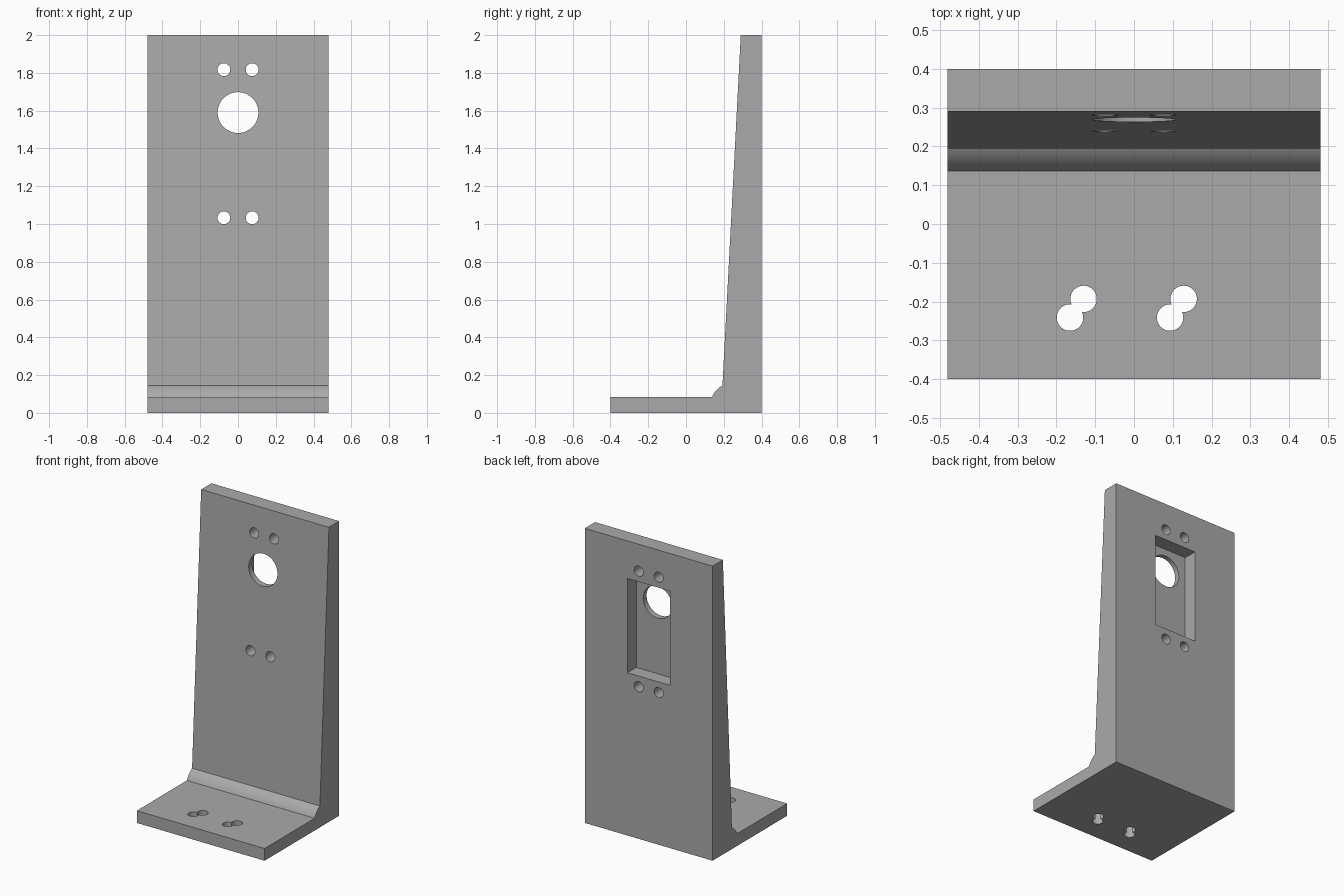
import bpy, bmesh, math
from mathutils import Matrix

cube = bpy.data.objects.get("Cube")
if cube:
    bpy.data.objects.remove(cube, do_unlink=True)

HALF_W = 0.48

grey = bpy.data.materials.new("plain grey")
grey.use_nodes = True
colour = (0.4, 0.4, 0.4, 1)
grey.diffuse_color = colour
grey.node_tree.nodes["Principled BSDF"].inputs["Base Color"].default_value = colour


def add_object(name, bm):
    bmesh.ops.recalc_face_normals(bm, faces=bm.faces)
    mesh = bpy.data.meshes.new(name)
    bm.to_mesh(mesh)
    bm.free()
    mesh.materials.append(grey)
    obj = bpy.data.objects.new(name, mesh)
    bpy.context.collection.objects.link(obj)
    return obj


def cut(target, bm):
    """Subtract a temporary cutter from the target."""
    cutter = add_object("cutter", bm)
    cutter.hide_render = True
    mod = target.modifiers.new("cut", 'BOOLEAN')
    mod.operation = 'DIFFERENCE'
    mod.solver = 'EXACT'
    mod.object = cutter
    bpy.context.view_layer.objects.active = target
    bpy.ops.object.modifier_apply(modifier=mod.name)
    bpy.data.objects.remove(cutter, do_unlink=True)


def drill(target, centre, radius, axis):
    bm = bmesh.new()
    turn = Matrix.Rotation(math.pi / 2, 4, 'X') if axis == 'Y' else Matrix()
    bmesh.ops.create_cone(bm, cap_ends=True, segments=48, radius1=radius,
                          radius2=radius, depth=0.5,
                          matrix=Matrix.Translation(centre) @ turn)
    cut(target, bm)


# L-shaped side profile with tapered wall and a rounded corner bead
foot, top = (0.137, 0.083), (0.193, 0.145)
bead = []
for i in range(9):
    t = i / 8
    bulge = 0.007 * 4 * t * (1 - t)
    bead.append((foot[0] + (top[0] - foot[0]) * t - bulge * 0.74,
                 foot[1] + (top[1] - foot[1]) * t + bulge * 0.67))
profile = [(0.4, 0), (-0.4, 0), (-0.4, 0.083), *bead, (0.29, 2), (0.4, 2)]

bm = bmesh.new()
face = bm.faces.new([bm.verts.new((-HALF_W, y, z)) for y, z in profile])
side = bmesh.ops.extrude_face_region(bm, geom=[face])["geom"]
bmesh.ops.translate(bm, vec=(2 * HALF_W, 0, 0),
                    verts=[v for v in side if isinstance(v, bmesh.types.BMVert)])
bracket = add_object("angle_bracket", bm)

# Rectangular pocket in the back of the wall
bm = bmesh.new()
bmesh.ops.create_cube(bm, size=1, matrix=Matrix.Translation((0, 0.405, 1.425))
                      @ Matrix.Diagonal((0.32, 0.2, 0.64, 1)))
cut(bracket, bm)

# Large opening and four screw holes through the wall
drill(bracket, (0, 0.3, 1.59), 0.108, 'Y')
for x in (-0.075, 0.075):
    for z in (1.033, 1.817):
        drill(bracket, (x, 0.3, z), 0.034, 'Y')

# Two double holes through the base, each a pair of overlapping circles
for x in (-0.1475, 0.1105):
    for s in (-1, 1):
        drill(bracket, (x + s * 0.0175, -0.217 + s * 0.024, 0.04), 0.034, 'Z')

# Smooth hole walls and bead, sharp edges elsewhere
bpy.ops.object.select_all(action='DESELECT')
bracket.select_set(True)
bpy.context.view_layer.objects.active = bracket
bpy.ops.object.shade_smooth_by_angle(angle=math.radians(25))
